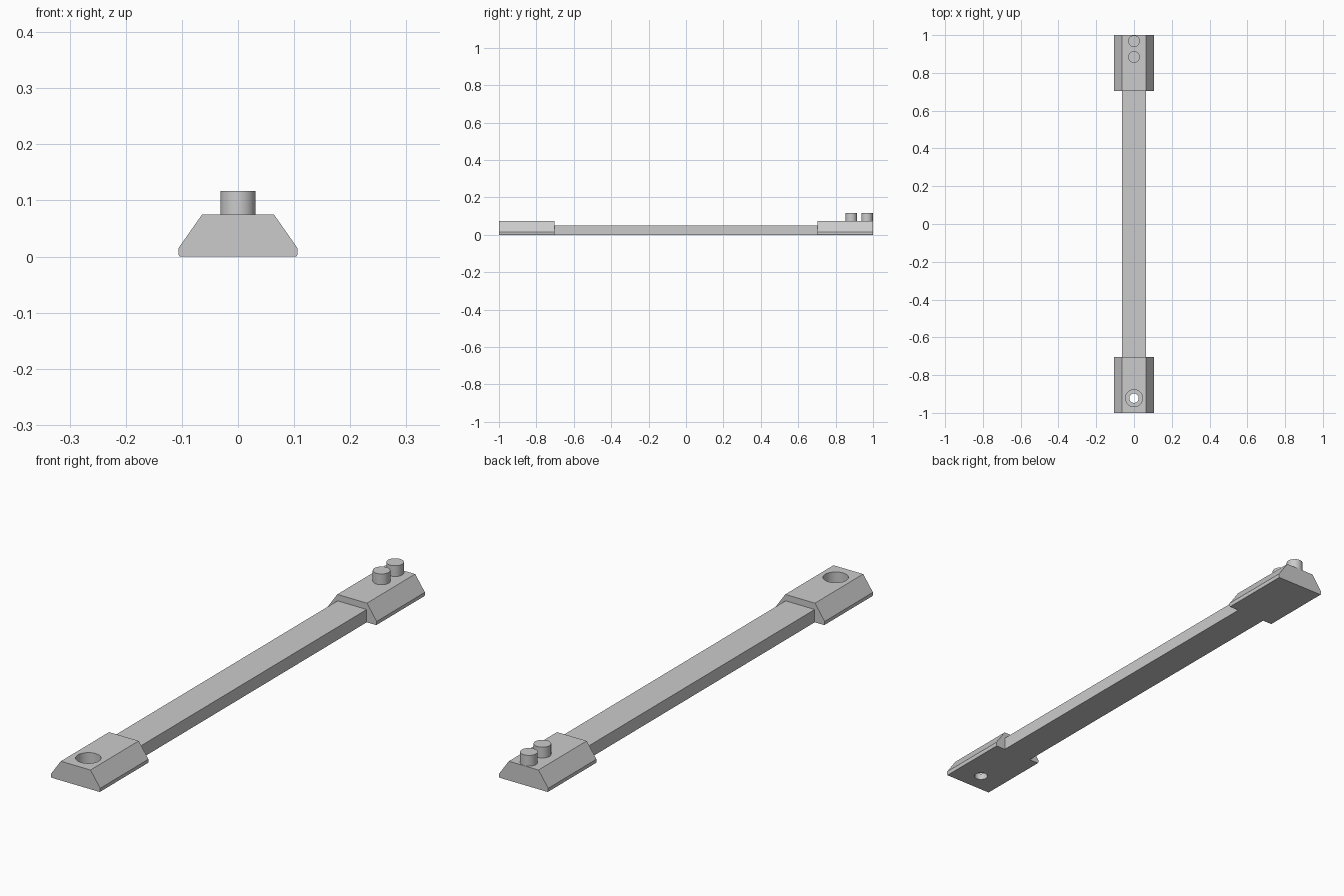
import bpy
import bmesh
import math

if "Cube" in bpy.data.objects:
    bpy.data.objects.remove(bpy.data.objects["Cube"], do_unlink=True)

GREY = (0.6, 0.6, 0.6, 1)
grey = bpy.data.materials.new("plain_grey")
grey.use_nodes = True
grey.diffuse_color = GREY
grey.node_tree.nodes["Principled BSDF"].inputs["Base Color"].default_value = GREY

END, INNER = 1.0, 0.703      # block extents along the length
TOP, BAR_TOP = 0.075, 0.05
HOLE_Y = -0.922


def extrude_profile(name, half, y0, y1):
    """Mirror a half profile of (x, z) points and sweep it along y."""
    outline = half + [(-x, z) for x, z in reversed(half)]
    bm = bmesh.new()
    face = bm.faces.new([bm.verts.new((x, y0, z)) for x, z in outline])
    result = bmesh.ops.extrude_face_region(bm, geom=[face])
    moved = [v for v in result["geom"] if isinstance(v, bmesh.types.BMVert)]
    bmesh.ops.translate(bm, verts=moved, vec=(0, y1 - y0, 0))
    bmesh.ops.recalc_face_normals(bm, faces=bm.faces)
    mesh = bpy.data.meshes.new(name)
    bm.to_mesh(mesh)
    bm.free()
    obj = bpy.data.objects.new(name, mesh)
    bpy.context.collection.objects.link(obj)
    mesh.materials.append(grey)
    return obj


def cylinder(name, radius, y, z0, z1):
    bpy.ops.mesh.primitive_cylinder_add(
        vertices=48, radius=radius, depth=z1 - z0, location=(0, y, (z0 + z1) / 2))
    obj = bpy.context.object
    obj.name = name
    obj.data.materials.append(grey)
    return obj


def smooth(obj):
    bpy.ops.object.select_all(action="DESELECT")
    obj.select_set(True)
    bpy.context.view_layer.objects.active = obj
    bpy.ops.object.shade_smooth_by_angle(angle=math.radians(30))


def cut(obj, cutter):
    mod = obj.modifiers.new("hole", "BOOLEAN")
    mod.operation = "DIFFERENCE"
    mod.solver = "EXACT"
    mod.object = cutter
    bpy.context.view_layer.objects.active = obj
    bpy.ops.object.modifier_apply(modifier=mod.name)
    bpy.data.objects.remove(cutter, do_unlink=True)


# Long flat bar between the end blocks
extrude_profile("bar", [(0.063, 0), (0.063, BAR_TOP)], -INNER, INNER)

# End blocks with sloping flanks
flank = [(0.104, 0), (0.106, 0.004), (0.106, 0.015), (0.064, TOP)]
front_block = extrude_profile("front_block", flank, -END, -INNER)
extrude_profile("back_block", flank, INNER, END)

# Stepped screw hole through the front block
cut(front_block, cylinder("counterbore_cutter", 0.045, HOLE_Y, 0.025, 0.2))
cut(front_block, cylinder("through_cutter", 0.025, HOLE_Y, -0.1, 0.1))
smooth(front_block)

# Two pegs on the back block
for name, y in (("inner_peg", 0.884), ("outer_peg", 0.968)):
    smooth(cylinder(name, 0.031, y, TOP, 0.117))
